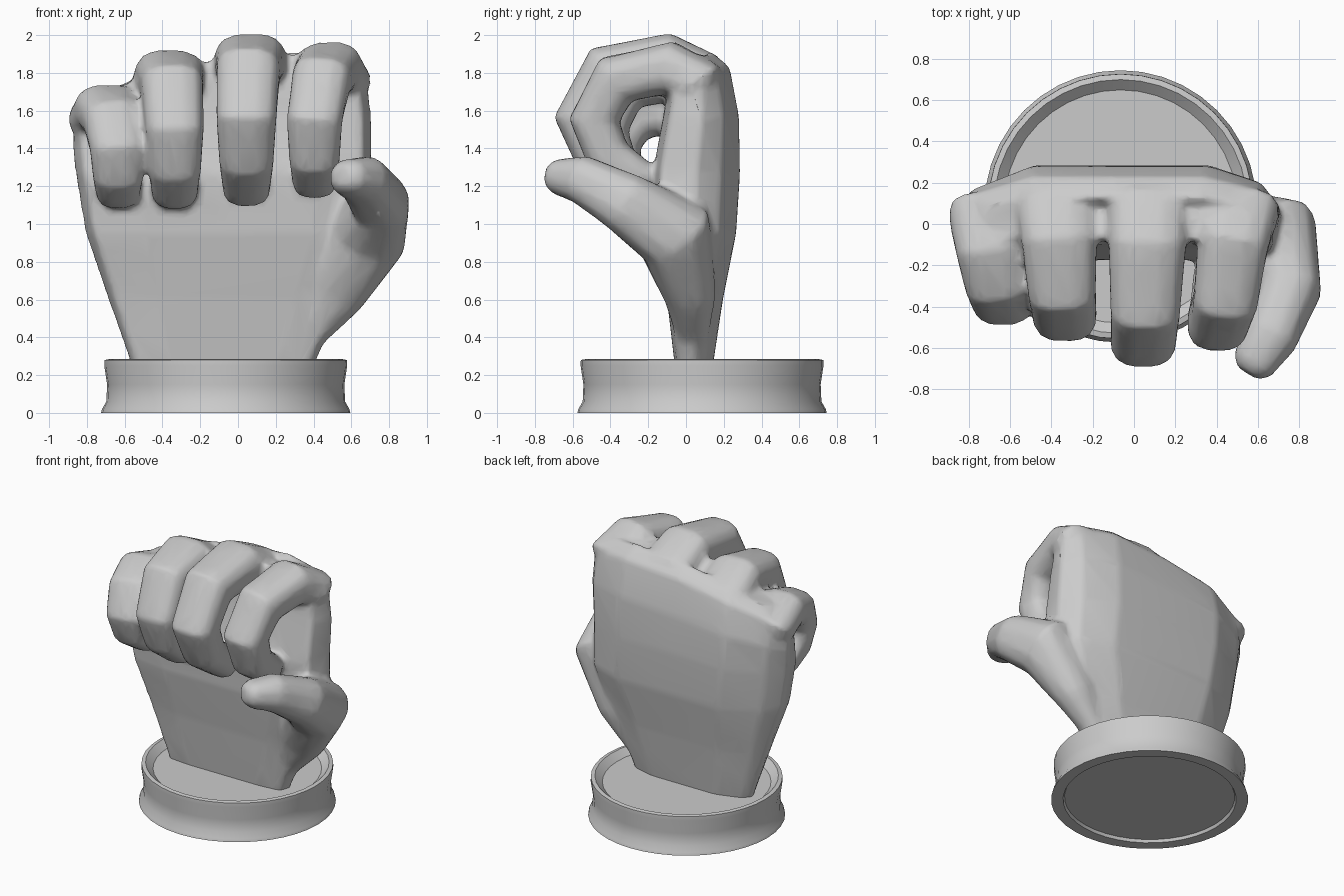
import bpy, bmesh, math
from mathutils import Vector

if "Cube" in bpy.data.objects:
    bpy.data.objects.remove(bpy.data.objects["Cube"])


def shade(ob, angle):
    bpy.ops.object.select_all(action='DESELECT')
    ob.select_set(True)
    bpy.context.view_layer.objects.active = ob
    bpy.ops.object.shade_smooth_by_angle(angle=math.radians(angle))


def finish(name, rings):
    """Skin a list of closed rings and cap both ends."""
    bm = bmesh.new()
    vr = [[bm.verts.new(p) for p in r] for r in rings]
    n = len(vr[0])
    for a, b in zip(vr, vr[1:]):
        for i in range(n):
            j = (i + 1) % n
            bm.faces.new((a[i], a[j], b[j], b[i]))
    bm.faces.new(vr[0])
    bm.faces.new(vr[-1])
    bmesh.ops.recalc_face_normals(bm, faces=bm.faces)
    me = bpy.data.meshes.new(name)
    bm.to_mesh(me)
    bm.free()
    ob = bpy.data.objects.new(name, me)
    bpy.context.collection.objects.link(ob)
    return ob


def limb(name, path, sides=12, square=0.75):
    """Rounded-box section swept along points (x, y, z, half_width, half_thickness)."""
    pts = [Vector(p[:3]) for p in path]
    rings = []
    for k, p in enumerate(path):
        d0 = (pts[k] - pts[max(k - 1, 0)]).normalized()
        d1 = (pts[min(k + 1, len(pts) - 1)] - pts[k]).normalized()
        t = (d0 + d1).normalized()
        nrm = Vector((1, 0, 0)).cross(t).normalized()
        lat = t.cross(nrm)
        ring = []
        for i in range(sides):
            a = 2 * math.pi * (i + 0.5) / sides
            c, s = math.cos(a), math.sin(a)
            u = math.copysign(abs(c) ** square, c) * p[3]
            v = math.copysign(abs(s) ** square, s) * p[4]
            ring.append(pts[k] + lat * u + nrm * v)
        rings.append(ring)
    # small blunt tip
    tip = pts[-1] + (pts[-1] - pts[-2]).normalized() * 0.05
    rings.append([tip + (q - pts[-1]) * 0.6 for q in rings[-1]])
    return finish(name, rings)


# round base: lathed cup with a flared foot and shallow floor
profile = [(0.57, 0.02), (0.58, 0.0), (0.66, 0.0), (0.655, 0.02), (0.632, 0.06),
           (0.628, 0.15), (0.643, 0.25), (0.642, 0.28), (0.615, 0.285), (0.565, 0.24)]
SEG = 40
shade(finish("base", [[(-0.065 + r * math.cos(2 * math.pi * i / SEG),
                        0.085 + r * math.sin(2 * math.pi * i / SEG), z)
                       for i in range(SEG)] for r, z in profile]), 40)

# palm: rows of (x_left, z_left, x_right, z_right, arch, y_front, y_back)
rows = [(-0.54, 0.17, 0.37, 0.17, 0, -0.05, 0.13),
        (-0.69, 0.6, 0.56, 0.6, 0, -0.10, 0.195),
        (-0.81, 0.95, 0.72, 0.95, 0, -0.165, 0.265),
        (-0.86, 1.25, 0.71, 1.28, 0, -0.175, 0.285),
        (-0.88, 1.42, 0.71, 1.55, 0.06, -0.12, 0.28),
        (-0.87, 1.56, 0.69, 1.75, 0.15, -0.08, 0.23),
        (-0.80, 1.62, 0.62, 1.83, 0.16, -0.07, 0.13)]
back = [(0, 0.45), (0.06, 0.72), (0.24, 1), (0.5, 1), (0.78, 1), (0.94, 0.8), (1, 0.5)]
front = [(0.97, 0.08), (0.8, 0), (0.5, 0), (0.2, 0), (0.03, 0.08)]
rings = []
for xl, zl, xr, zr, arch, yf, yb in rows:
    rings.append([(xl + (xr - xl) * u, yf + (yb - yf) * d,
                   zl + (zr - zl) * u + arch * math.sqrt(max(0, 4 * u * (1 - u))))
                  for u, d in back + front])
hand = finish("hand", rings)
parts = [hand]

# curled fingers: side-view (y, z) centre line rooted inside the palm, x from knuckle to tip
fingers = {
    "index_finger": (0.52, 0.405, 0.155, 0.137,
        [(0.08, 1.45), (0.06, 1.76), (-0.08, 1.825), (-0.37, 1.765), (-0.485, 1.55), (-0.41, 1.35), (-0.23, 1.22)]),
    "middle_finger": (0.075, 0.045, 0.167, 0.142,
        [(0.08, 1.45), (0.06, 1.80), (-0.1, 1.865), (-0.42, 1.81), (-0.56, 1.56), (-0.46, 1.34), (-0.24, 1.18)]),
    "ring_finger": (-0.375, -0.335, 0.162, 0.137,
        [(0.08, 1.40), (0.06, 1.72), (-0.08, 1.785), (-0.33, 1.73), (-0.44, 1.50), (-0.37, 1.30), (-0.2, 1.16)]),
    "little_finger": (-0.715, -0.635, 0.155, 0.127,
        [(0.06, 1.28), (0.05, 1.56), (-0.12, 1.61), (-0.29, 1.55), (-0.37, 1.40), (-0.32, 1.26), (-0.18, 1.16)]),
}
flare = [0.6, 1.22, 1.15, 1.03, 0.97, 0.88, 0.75]
for name, (x0, x1, w, t, yz) in fingers.items():
    path = []
    for k, (y, z) in enumerate(yz):
        f = min(1, max(0, (k - 1) / 3))
        x = x0 + (x1 - x0) * f if k else -0.08 + (x0 + 0.08) * 0.88
        path.append((x, y, z, w * flare[k], t * min(1.05, flare[k] + 0.03)))
    parts.append(limb(name, path))

# thumb: swings out from the wrist, then forward across the front
parts.append(limb("thumb", [(0.34, 0.04, 0.34, 0.06, 0.07),
                            (0.50, 0.02, 0.63, 0.17, 0.14),
                            (0.69, -0.06, 0.95, 0.21, 0.215),
                            (0.755, -0.32, 1.11, 0.155, 0.165),
                            (0.66, -0.55, 1.235, 0.135, 0.13),
                            (0.575, -0.68, 1.25, 0.11, 0.095)], square=0.85))

# fuse palm, fingers and thumb into one softly blended skin
bpy.ops.object.select_all(action='DESELECT')
for p in parts:
    p.select_set(True)
bpy.context.view_layer.objects.active = hand
bpy.ops.object.join()
rem = hand.modifiers.new("fuse", 'REMESH')
rem.mode = 'VOXEL'
rem.voxel_size = 0.018
sm = hand.modifiers.new("blend", 'SMOOTH')
sm.factor = 0.5
sm.iterations = 10
dec = hand.modifiers.new("simplify", 'DECIMATE')
dec.ratio = 0.12
for m in ("fuse", "blend", "simplify"):
    bpy.ops.object.modifier_apply(modifier=m)
shade(hand, 60)
